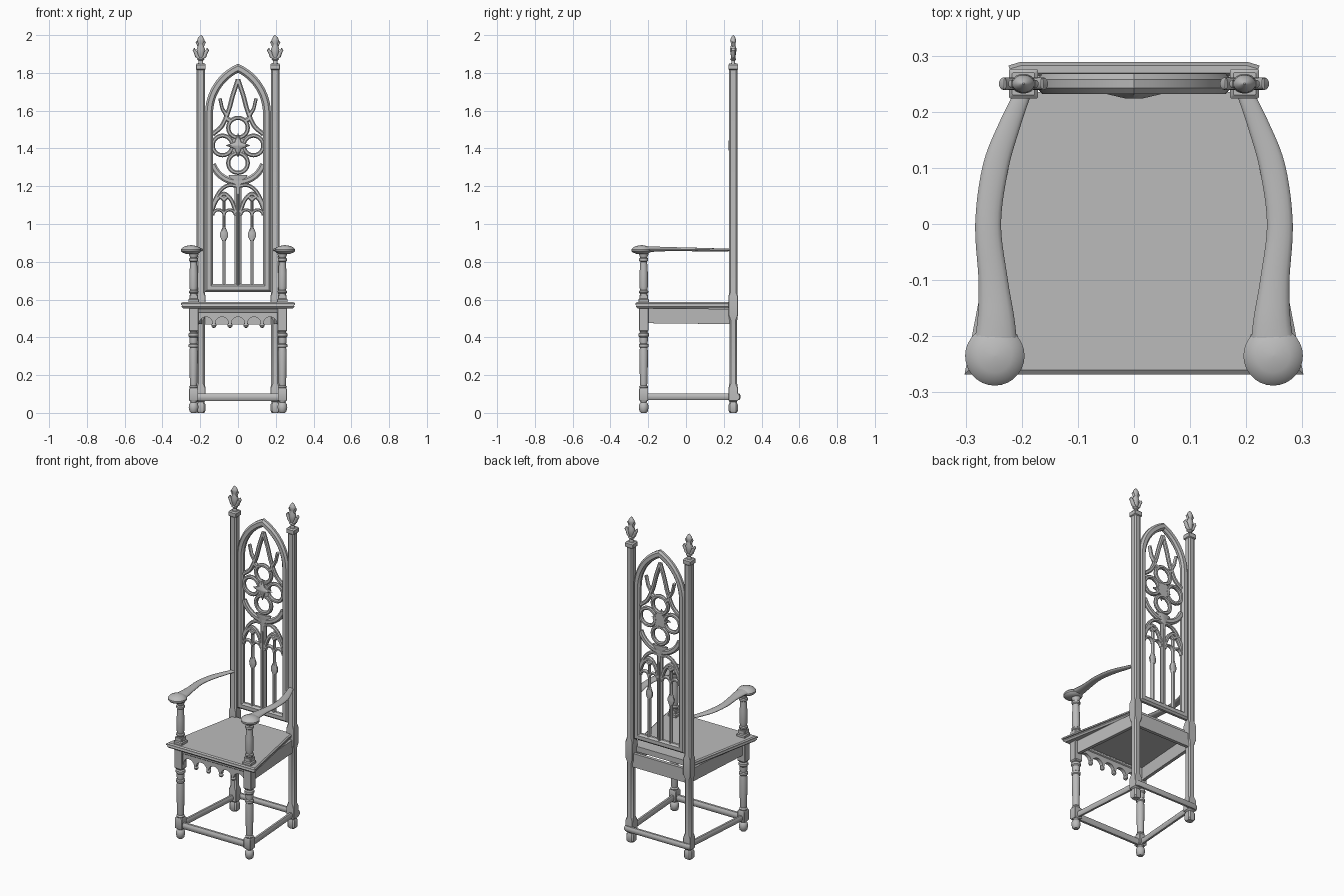
import bpy, bmesh
from math import sin, cos, pi, radians
from mathutils import Vector

cube = bpy.data.objects.get("Cube")
if cube:
    bpy.data.objects.remove(cube)
for other in bpy.context.scene.objects:
    other.select_set(False)

grey = bpy.data.materials.new("plain_grey")
grey.use_nodes = True
COLOUR = (0.5, 0.5, 0.5, 1)
grey.diffuse_color = COLOUR
grey.node_tree.nodes["Principled BSDF"].inputs["Base Color"].default_value = COLOUR
X, Y, Z = Vector((1, 0, 0)), Vector((0, 1, 0)), Vector((0, 0, 1))
SIDES = (("left", 1), ("right", -1))


def loft(name, rings, closed=False):
    """Skin a list of equal rings of points."""
    bm = bmesh.new()
    loops = [[bm.verts.new(p) for p in ring] for ring in rings]
    n = len(loops[0])
    pairs = list(zip(loops, loops[1:]))
    if closed:
        pairs.append((loops[-1], loops[0]))
    else:
        bm.faces.new(loops[0])
        bm.faces.new(loops[-1])
    for a, b in pairs:
        for i in range(n):
            j = (i + 1) % n
            bm.faces.new((a[i], a[j], b[j], b[i]))
    bmesh.ops.recalc_face_normals(bm, faces=bm.faces)
    mesh = bpy.data.meshes.new(name)
    bm.to_mesh(mesh)
    bm.free()
    mesh.materials.append(grey)
    obj = bpy.data.objects.new(name, mesh)
    bpy.context.collection.objects.link(obj)
    obj.select_set(True)
    bpy.context.view_layer.objects.active = obj
    return obj


def lathe(name, x, y, profile, flat=1, n=20):
    """Turned part from (z, radius) pairs."""
    loft(name, [[(x + r * cos(2 * pi * i / n), y + flat * r * sin(2 * pi * i / n), z)
                 for i in range(n)] for z, r in profile])


def post(name, x, y, profile):
    """Square part with chamfered corners from (z, half width, chamfer)."""
    rings = []
    for z, h, c in profile:
        k = h - c
        rings.append([(x + a, y + b, z) for a, b in
                      ((h, -k), (h, k), (k, h), (-k, h), (-h, k), (-h, -k), (-k, -h), (k, -h))])
    loft(name, rings)


BOX = [(1, 1), (-1, 1), (-1, -1), (1, -1)]
MOULD = [(1, .4), (.5, 1), (-.5, 1), (-1, .4), (-1, -.4), (-.5, -1), (.5, -1), (1, -.4)]
ROUND = [(cos(pi * i / 8), sin(pi * i / 8)) for i in range(16)]


def sweep(name, path, axis, width, depth, profile=MOULD, closed=False):
    """Carry a profile along a path; depth runs along axis, corners are mitred."""
    path = [Vector(p) for p in path]
    n = len(path)
    width = width if isinstance(width, list) else [width] * n
    depth = depth if isinstance(depth, list) else [depth] * n
    rings = []
    for i, p in enumerate(path):
        after = path[(i + 1) % n] - p if closed or i < n - 1 else p - path[i - 1]
        before = p - path[i - 1] if closed or i > 0 else after
        t = (before.normalized() + after.normalized()).normalized()
        mitre = 1 / max(.5, t.dot(after.normalized()))
        side = t.cross(axis).normalized() * mitre
        rings.append([p + side * width[i] * u + axis * depth[i] * v for u, v in profile])
    loft(name, rings, closed)


def smooth_path(pts, steps=5):
    """Catmull-Rom subdivision of any tuples."""
    pts = [Vector(p) for p in pts]
    ext = [2 * pts[0] - pts[1]] + pts + [2 * pts[-1] - pts[-2]]
    out = []
    for a, b, c, d in zip(ext, ext[1:], ext[2:], ext[3:]):
        for k in range(steps):
            t = k / steps
            out.append(.5 * (2 * b + (c - a) * t + (2 * a - 5 * b + 4 * c - d) * t * t
                             + (3 * b - a - 3 * c + d) * t ** 3))
    return out + [pts[-1]]


def arc(cx, cz, r, a0, a1, n=14):
    return [(cx + r * cos(radians(a0 + (a1 - a0) * i / n)),
             cz + r * sin(radians(a0 + (a1 - a0) * i / n))) for i in range(n + 1)]


BACK = .25  # depth of the back


def tracery(name, pts, width, depth=.011, closed=False, s=1):
    sweep(name, [(s * x, BACK, z) for x, z in pts], Y, width, depth, MOULD, closed)


# Seat with a moulded edge
def trapezoid(z, inset):
    f, b = .302 - inset, .205 - inset
    return [(-f, -.268 + inset, z), (f, -.268 + inset, z), (b, .235, z), (-b, .235, z)]


loft("seat", [trapezoid(z, d) for z, d in
              ((.553, .012), (.562, .003), (.57, .006), (.572, 0), (.58, 0), (.586, .008))])

for side, s in SIDES:
    # Back posts with stop chamfers and caps
    post(side + "_back_post", s * .197, BACK, (
        (0, .018, .008), (.01, .024, .008), (.045, .024, .008), (.058, .018, .006),
        (.066, .025, .002), (.13, .025, .002), (.155, .021, .009), (.49, .021, .009),
        (.52, .025, .002), (.615, .025, .002), (.64, .0215, .008), (1.815, .0215, .008),
        (1.82, .026, .002), (1.843, .026, .002), (1.85, .02, .002)))
    # Leafy finials
    lathe(side + "_finial", s * .197, BACK, (
        (1.845, .018), (1.855, .012), (1.865, .012), (1.872, .02), (1.88, .012), (1.9, .018),
        (1.925, .022), (1.945, .015), (1.955, .014), (1.97, .02), (1.98, .017), (1.992, .01),
        (2.0, .002)), .8)
    for tier, z, k in (("lower", 1.875, 1), ("upper", 1.935, .62)):
        for d in (-1, 1):
            leaf = [(.006, 0), (.02, .014), (.027, .034), (.036, .046), (.033, .056)]
            sweep(f"{side}_{tier}_leaf", [(s * .197 + d * k * a, BACK, z + k * b) for a, b in leaf],
                  Y, [k * w for w in (.006, .01, .01, .007, .002)], .011 * k, ROUND)

    # Turned front legs with square blocks
    lx, ly = s * .235, -.224
    lathe(side + "_front_leg", lx, ly, (
        (0, .014), (.008, .022), (.03, .026), (.048, .023), (.056, .016), (.064, .02),
        (.13, .02), (.138, .024), (.146, .018), (.16, .02), (.32, .023), (.345, .02),
        (.35, .026), (.362, .026), (.367, .02), (.38, .022), (.4, .022), (.406, .027),
        (.42, .027), (.426, .02), (.45, .02)))
    post(side + "_leg_lower_block", lx, ly, ((.062, .02, .004), (.068, .024, .002),
                                            (.125, .024, .002), (.132, .02, .004)))
    post(side + "_leg_upper_block", lx, ly, ((.43, .02, .004), (.437, .025, .002), (.557, .025, .002)))

    # Turned arm supports
    post(side + "_arm_support_block", lx, ly, ((.58, .028, .002), (.6, .028, .002),
                                              (.605, .023, .003), (.625, .023, .003)))
    lathe(side + "_arm_support", lx, ly, (
        (.61, .02), (.632, .02), (.637, .025), (.645, .025), (.65, .019), (.67, .023),
        (.74, .022), (.8, .018), (.805, .024), (.817, .024), (.822, .018), (.838, .025), (.86, .025)))

    # Sweeping arms with round hand knobs: x, y, z, half width, half thickness
    arm = smooth_path([(.195, .24, .863, .014, .007), (.222, .175, .863, .019, .008),
                       (.247, .1, .864, .023, .009), (.26, 0, .866, .023, .01),
                       (.251, -.1, .867, .026, .011), (.246, -.17, .867, .033, .014),
                       (.247, -.225, .866, .04, .016)])
    sweep(side + "_arm", [(s * p[0], p[1], p[2]) for p in arm], Z,
          [p[3] for p in arm], [p[4] for p in arm], ROUND)
    lathe(side + "_arm_knob", s * .248, -.235, (
        (.842, .028), (.849, .046), (.856, .053), (.866, .053), (.876, .045), (.883, .03),
        (.887, .012), (.888, .001)), n=28)

    # Side rails and stretchers
    sweep(side + "_seat_rail", [(s * .236, -.21, .515), (s * .2, .235, .51)], Z, .01, .04, BOX)
    sweep(side + "_stretcher", [(s * .235, -.224, .085), (s * .2, .25, .085)], Z, .012, .017)

# Back rail, front and back stretchers
sweep("back_seat_rail", [(-.19, .255, .51), (.19, .255, .51)], Z, .01, .042, BOX)
sweep("front_stretcher", [(-.235, -.224, .083), (.235, -.224, .083)], Z, .014, .019)
sweep("back_stretcher", [(-.22, .27, .085), (-.2, .276, .085), (.2, .276, .085), (.22, .27, .085)],
      Z, .013, .017)

# Scalloped front apron with hanging drops
SPAN, ARCHES = .085, 5
edge = [(-.215, .555), (-.215, .445)]
for a in range(ARCHES):
    cx = (a - (ARCHES - 1) / 2) * SPAN
    edge += [(x, z) for x, z in arc(cx, .472, .036, 180, 0, 10)]
edge += [(.215, .445), (.215, .555)]
loft("front_apron", [[(x, y, z) for x, z in edge] for y in (-.236, -.214)])
sweep("front_apron_moulding", [(-.215, -.225, .54), (.215, -.225, .54)], Z, .016, .012)
for a in range(1, ARCHES):
    lathe("apron_drop", (a - ARCHES / 2) * SPAN, -.225,
          ((.45, .003), (.454, .01), (.463, .014), (.472, .011), (.48, .007)), n=12)

# Pointed frame of the back
HALF, SPRING, RISE = .153, 1.585, .24
c = (RISE ** 2 - HALF ** 2) / (2 * HALF)
radius = c + HALF
right_arc = [(-x, z) for x, z in
             [(c - radius * cos(t), SPRING + radius * sin(t))
              for t in [i / 12 * 1.1353 for i in range(12)]]]
left_arc = [(-x, z) for x, z in reversed(right_arc)]
frame = [(-HALF, .662), (HALF, .662)] + right_arc + [(0, SPRING + RISE)] + left_arc
tracery("back_frame", frame, .021, .018, True)

# Four ringed openings around a star boss
for cx, cz in ((0, 1.51), (0, 1.323), (.082, 1.416), (-.082, 1.416)):
    tracery("rosette_ring", arc(cx, cz, .052, 0, 345, 23), .011, .011, True)
loft("rosette_centre", [[(x, y, z) for x, z in arc(0, 1.416, .045, 0, 315, 7)] for y in (.24, .26)])
star = [(r * cos(k * pi / 4), r * sin(k * pi / 4)) for k, r in enumerate((.066, .026) * 4)]
loft("star_boss", [[(x * f, y, 1.416 + z * f) for x, z in star]
                   for y, f in ((.242, 1), (.234, .9), (.224, .25))])

# Central mullion and lower rib of the rosette
tracery("central_mullion", [(0, .67), (0, 1.2)], .018)
tracery("central_bead", [(0, .67), (0, 1.16)], .006, .015)
tracery("rosette_lower_rib", arc(0, 1.365, .143, 200, 340), .017)
tracery("rosette_point", [(0, 1.26), (0, 1.225), (0, 1.19)], [.05, .04, .006])

for side, s in SIDES:
    # Slim mullions with a pointed knop
    tracery(side + "_mullion", [(.074, .67), (.074, .91), (.074, .93), (.074, .95), (.074, .985),
                                (.074, 1.12)], [.009, .009, .02, .022, .007, .007], s=s)
    # Small lancets, the arch over them and its cusps
    tracery(side + "_outer_lancet", arc(.104, 1.045, .03, 0, 180, 10), .008, s=s)
    tracery(side + "_inner_lancet", arc(.044, 1.045, .03, 0, 180, 10), .008, s=s)
    tracery(side + "_large_arch", smooth_path([(.138, 1.07), (.115, 1.125), (.074, 1.16),
                                               (.035, 1.125), (.01, 1.06)]), .011, s=s)
    tracery(side + "_cusp", [(.045, 1.15), (.074, 1.132), (.105, 1.15)], [.004, .018, .004], s=s)
    tracery(side + "_lower_rib", smooth_path([(0, 1.2), (.05, 1.205), (.095, 1.175), (.136, 1.1)]),
            .01, s=s)
    # Ribs rising from the rosette to the apex
    tracery(side + "_apex_rib", smooth_path([(0, 1.765), (.028, 1.68), (.05, 1.6), (.085, 1.52),
                                             (.135, 1.475)]), .012, s=s)
    tracery(side + "_branch_rib", [(.06, 1.575), (.083, 1.61), (.096, 1.665)], [.013, .009, .009], s=s)
    tracery(side + "_spandrel_rib", [(.04, 1.545), (.062, 1.56)], .014, s=s)

bpy.ops.object.shade_smooth_by_angle(angle=radians(35))
